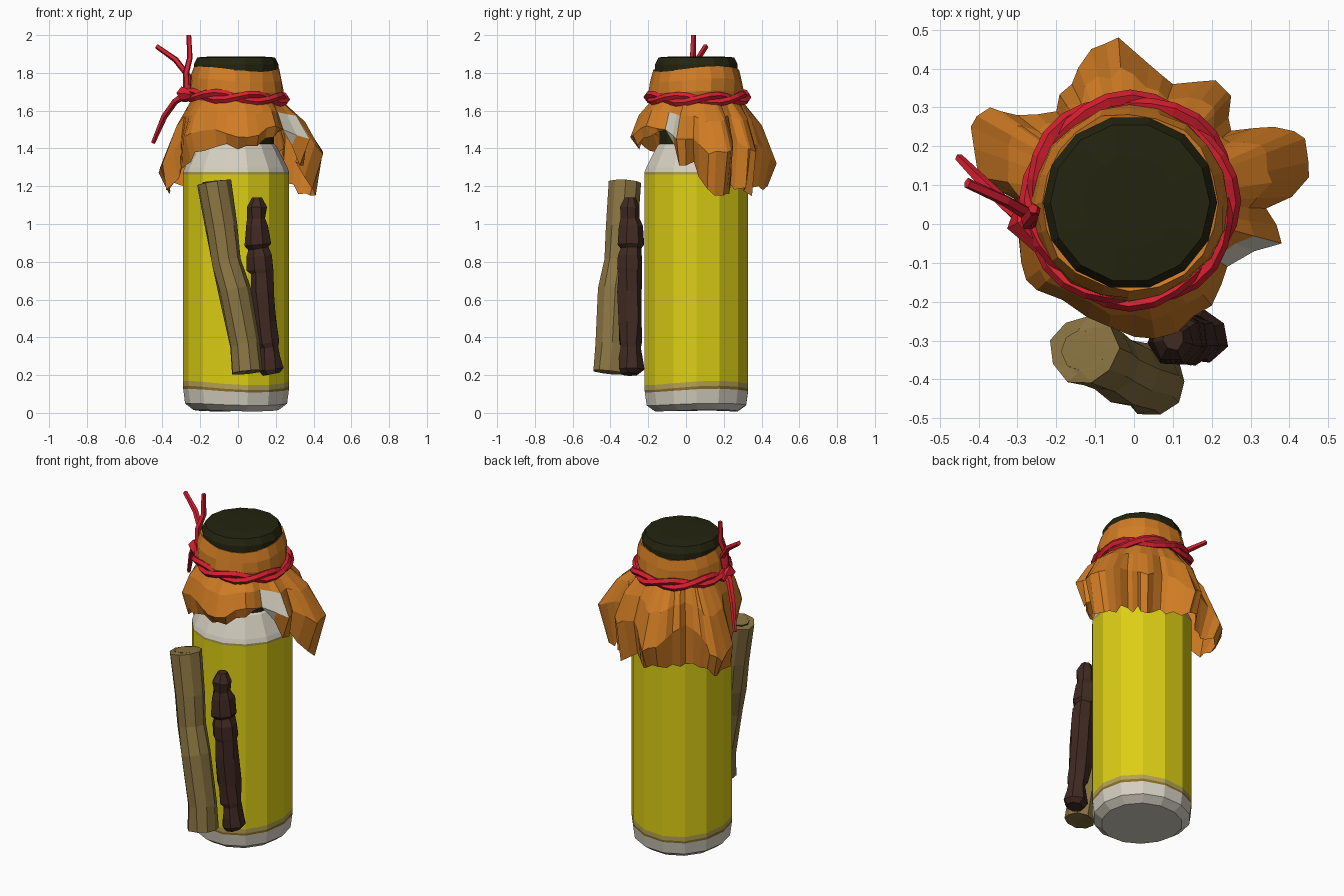
import bpy, bmesh, math, random
from mathutils import Vector

if "Cube" in bpy.data.objects:
    bpy.data.objects.remove(bpy.data.objects["Cube"])

random.seed(4)
CX, CY = -0.01, 0.055          # bottle axis


def material(name, r, g, b):
    m = bpy.data.materials.new(name)
    m.diffuse_color = [(c / 255 / 12.92 if c < 11 else ((c / 255 + 0.055) / 1.055) ** 2.4) for c in (r, g, b)] + [1]
    m.use_nodes = True
    m.node_tree.nodes["Principled BSDF"].inputs["Base Color"].default_value = m.diffuse_color
    return m


YELLOW = material("yellow_label", 220, 206, 20)
PALE = material("pale_bottle", 212, 207, 192)
OCHRE = material("ochre_edge", 140, 110, 40)
BEIGE = material("beige_edge", 178, 162, 85)
DARK = material("dark_lid", 36, 36, 16)
ORANGE = material("orange_cloth", 208, 124, 36)
RED = material("red_string", 214, 32, 48)
TAN = material("tan_bark", 138, 116, 66)
BROWN = material("dark_brown", 64, 41, 34)
INNER = material("bark_inside", 92, 66, 50)


def mesh_object(name, bm, mats, normals=True):
    if normals:
        bmesh.ops.recalc_face_normals(bm, faces=bm.faces)
    me = bpy.data.meshes.new(name)
    bm.to_mesh(me)
    bm.free()
    for m in mats:
        me.materials.append(m)
    ob = bpy.data.objects.new(name, me)
    bpy.context.collection.objects.link(ob)
    return ob


def loft(name, rings, mats, row_mat=None, cap0=True, cap1=True, closed=False):
    """Skin a list of equally long closed rings of points."""
    bm = bmesh.new()
    vs = [[bm.verts.new(p) for p in ring] for ring in rings]
    n = len(rings[0])
    for i in range(len(vs) if closed else len(vs) - 1):
        a, b = vs[i], vs[(i + 1) % len(vs)]
        for j in range(n):
            f = bm.faces.new((a[j], a[(j + 1) % n], b[(j + 1) % n], b[j]))
            f.material_index = row_mat[i] if row_mat else 0
    if not closed:
        if cap0:
            bm.faces.new(vs[0][::-1]).material_index = row_mat[0] if row_mat else 0
        if cap1:
            bm.faces.new(vs[-1]).material_index = row_mat[-1] if row_mat else 0
    return mesh_object(name, bm, mats)


def circle(r, z, n, wave=0.0, phase=0.0):
    pts = []
    for j in range(n):
        a = 2 * math.pi * j / n
        pts.append((CX + r * math.cos(a), CY + r * math.sin(a), z + wave * math.sin(2 * a + phase)))
    return pts


def tube(name, path, radii, sides, mats, jitter=0.0, closed=False, row_mat=None):
    """Sweep a polygon along a path, with a radius for each point."""
    path = [Vector(p) for p in path]
    rings, n = [], len(path)
    for i, p in enumerate(path):
        if closed:
            t = path[(i + 1) % n] - path[i - 1]
        else:
            t = path[min(i + 1, n - 1)] - path[max(i - 1, 0)]
        t.normalize()
        ref = Vector((0, 0, 1)) if abs(t.z) < 0.6 else Vector((0, 1, 0))
        if not closed:
            ref = Vector((0.3, 1, 0))
        u = t.cross(ref).normalized()
        v = t.cross(u)
        ring = []
        for j in range(sides):
            a = 2 * math.pi * j / sides
            r = radii[i] * (1 + random.uniform(-jitter, jitter))
            ring.append(p + u * r * math.cos(a) + v * r * math.sin(a))
        rings.append(ring)
    return loft(name, rings, mats, row_mat, closed=closed)


# Bottle body: pale base, label edge bands, yellow label, pale shoulder
N = 14
profile = [(0.225, 0.012, 0.004), (0.27, 0.045, 0.006), (0.28, 0.118, 0.010), (0.281, 0.132, 0.012),
           (0.281, 0.158, 0.012), (0.281, 1.262, 0.0), (0.281, 1.275, 0.0), (0.272, 1.30, 0.0),
           (0.212, 1.415, 0.0), (0.19, 1.43, 0.0)]
loft("bottle_body", [circle(r, z, N, w, 0.8) for r, z, w in profile],
     [PALE, OCHRE, BEIGE, YELLOW], [0, 0, 1, 2, 3, 2, 0, 0, 0])

# Dark neck and lid
neck = [(0.20, 1.41), (0.20, 1.60), (0.222, 1.70), (0.224, 1.845), (0.205, 1.882), (0.12, 1.888)]
loft("neck_and_lid", [circle(r, z, N) for r, z in neck], [DARK])

# Cloth collar gathered over the neck
collar = []
for r, z, w in [(0.232, 1.63, 0.0), (0.252, 1.70, 0.006), (0.245, 1.76, 0.01), (0.230, 1.822, 0.014)]:
    collar.append([(x + random.uniform(-.006, .006), y + random.uniform(-.006, .006), h)
                   for x, y, h in circle(r, z, 20, w, 0.5)])
collar.append(circle(0.215, 1.818, 20, 0.014, 0.5))
loft("cloth_collar", collar, [ORANGE], cap0=False, cap1=False)

# Cloth skirt: x, y of the flare, its height, and the hem height
flare = [(0.34, 0.04, 1.45, 1.32), (0.45, 0.12, 1.37, 1.17), (0.44, 0.22, 1.38, 1.15), (0.36, 0.25, 1.42, 1.17),
         (0.25, 0.24, 1.45, 1.20), (0.25, 0.33, 1.40, 1.18), (0.21, 0.37, 1.38, 1.14), (0.10, 0.36, 1.42, 1.20),
         (0.04, 0.41, 1.40, 1.18), (-0.04, 0.48, 1.32, 1.20), (-0.11, 0.45, 1.35, 1.22), (-0.16, 0.36, 1.42, 1.20),
         (-0.20, 0.29, 1.45, 1.22), (-0.30, 0.28, 1.40, 1.20), (-0.37, 0.30, 1.32, 1.20), (-0.42, 0.25, 1.27, 1.16),
         (-0.40, 0.12, 1.32, 1.17), (-0.30, 0.06, 1.45, 1.25), (-0.29, -0.10, 1.45, 1.30), (-0.25, -0.17, 1.48, 1.38),
         (-0.12, -0.24, 1.50, 1.42), (0.0, -0.29, 1.46, 1.38), (0.11, -0.28, 1.47, 1.42), (0.20, -0.21, 1.52, 1.46),
         (0.24, -0.11, 1.50, 1.48), (0.38, -0.05, 1.45, 1.30)]
cols = []
for i, p in enumerate(flare):
    q = flare[(i + 1) % len(flare)]
    cols.append(p)
    cols.append(tuple((a + b) / 2 + random.uniform(-.012, .012) for a, b in zip(p, q)))
top, mid, out, hem = [], [], [], []
for k, (x, y, zo, zh) in enumerate(cols):
    d = Vector((x - CX, y - CY, 0))
    r, d = d.length, d.normalized()
    axis = Vector((CX, CY, 0))
    top.append(axis + d * 0.236 + Vector((0, 0, 1.66)))
    mr = 0.236 + (r - 0.236) * 0.55 + random.uniform(-.012, .012)
    mid.append(axis + d * mr + Vector((0, 0, 1.655 + (zo - 1.655) * 0.4)))
    out.append(axis + d * r + Vector((0, 0, zo)))
    hr = max(r * random.uniform(0.86, 0.96), 0.297)
    hem.append(axis + d * hr + Vector((0, 0, zh + random.uniform(-.012, .02))))
skirt = loft("cloth_skirt", [hem, out, mid, top], [ORANGE, PALE], cap0=False, cap1=False)
for f in skirt.data.polygons:      # pale patch in the fold on the right
    c = f.center
    if 0.2 < c.x and -0.09 < c.y < -0.02 and 1.42 < c.z < 1.6:
        f.material_index = 1

# Red string: two strands twisted around the neck
for s in range(2):
    ring = []
    for i in range(28):
        a = 2 * math.pi * i / 28
        ph = 4 * a + s * math.pi
        r = 0.256 + 0.010 * math.cos(ph)
        ring.append((CX + r * math.cos(a), CY + 0.005 + r * math.sin(a),
                     1.672 - 0.012 * math.cos(a) + 0.02 * math.sin(ph)))
    tube(f"string_loop_{s + 1}", ring, [0.02] * 28, 5, [RED], closed=True)

# String knot and loose ends
tails = {
    "string_knot": ([(-0.28, 0.06, 1.66), (-0.29, 0.0, 1.69), (-0.24, -0.06, 1.68)], [0.02, 0.038, 0.02]),
    "string_end_up": ([(-0.27, 0.0, 1.67), (-0.275, 0.01, 1.80), (-0.255, 0.035, 1.88), (-0.26, 0.04, 2.0)],
                      [0.022, 0.018, 0.016, 0.014]),
    "string_end_left": ([(-0.27, 0.0, 1.67), (-0.26, 0.02, 1.78), (-0.33, 0.06, 1.87), (-0.43, 0.105, 1.94)],
                        [0.022, 0.018, 0.016, 0.014]),
    "string_end_down": ([(-0.27, 0.0, 1.69), (-0.33, 0.05, 1.65), (-0.39, 0.11, 1.57), (-0.45, 0.17, 1.43)],
                        [0.022, 0.018, 0.016, 0.012]),
}
for name, (path, radii) in tails.items():
    tube(name, path, radii, 5, [RED], 0.1)

# Hollow bark stick: outside, then folded back into the open ends
tube("bark_stick",
     [(0.04, -0.405, 0.32), (0.05, -0.41, 0.225), (0.05, -0.41, 0.215), (0.035, -0.395, 0.36),
      (-0.02, -0.38, 0.65), (-0.065, -0.355, 0.80), (-0.09, -0.34, 0.98), (-0.13, -0.325, 1.22),
      (-0.131, -0.325, 1.226), (-0.12, -0.33, 1.12)],
     [0.045, 0.05, 0.085, 0.083, 0.086, 0.078, 0.084, 0.09, 0.055, 0.045], 9, [TAN, INNER], 0.06,
     row_mat=[1, 0, 0, 0, 0, 0, 0, 0, 1])

# Knobbly dark brown pod
pod = [(0.10, 1.14, .03), (0.10, 1.09, .055), (0.10, 1.03, .05), (0.10, 0.99, .065), (0.105, 0.89, .068),
       (0.11, 0.87, .058), (0.115, 0.83, .07), (0.12, 0.76, .068), (0.125, 0.74, .06), (0.13, 0.64, .068),
       (0.145, 0.48, .066), (0.16, 0.37, .06), (0.165, 0.345, .05), (0.17, 0.29, .062), (0.175, 0.23, .07),
       (0.18, 0.205, .045)]
tube("brown_pod", [(x, -0.295, z) for x, z, r in pod], [r for x, z, r in pod], 7, [BROWN], 0.13)
